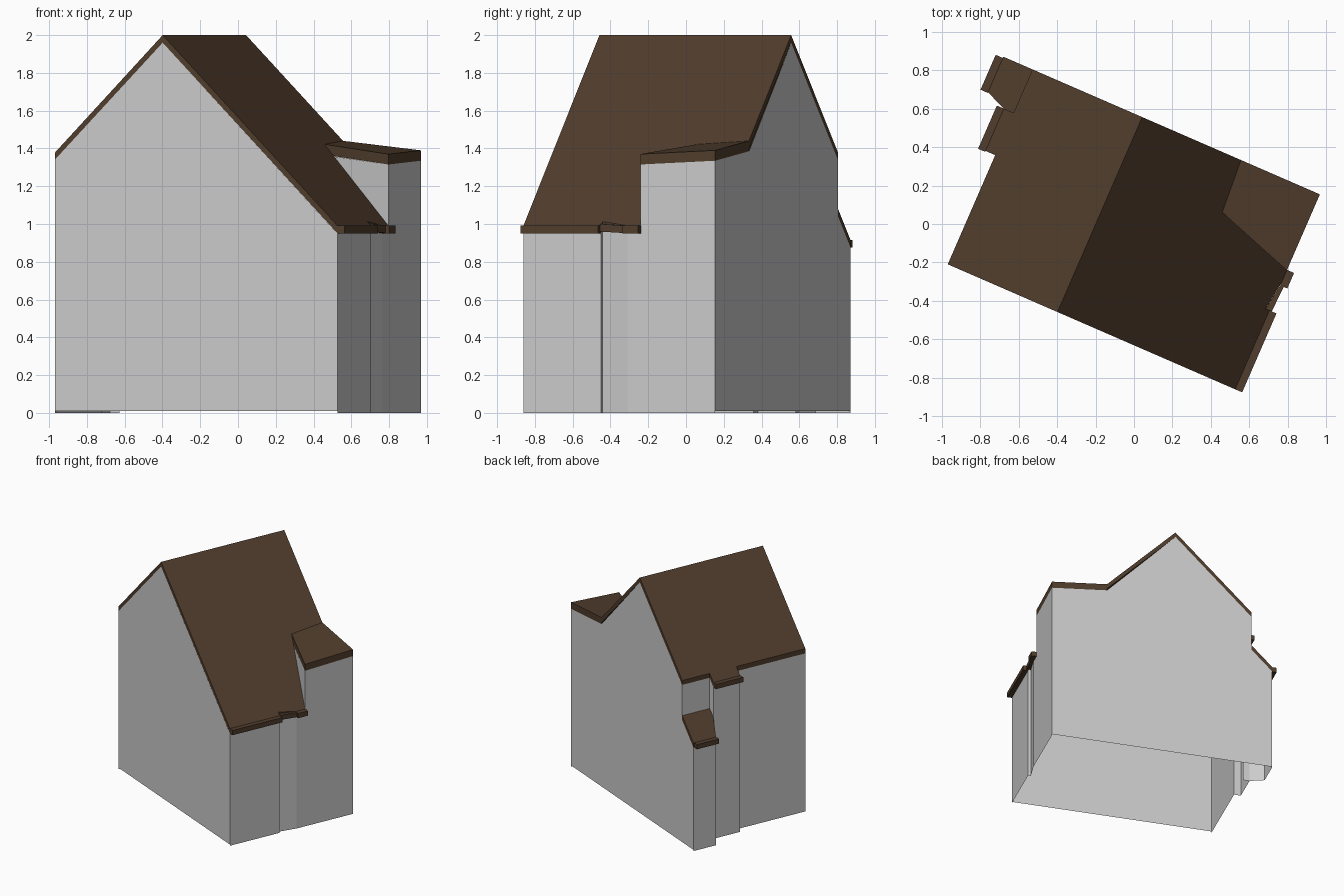
import bpy, bmesh, math
from mathutils import Vector

if "Cube" in bpy.data.objects:
    bpy.data.objects.remove(bpy.data.objects["Cube"])

# House frame: u runs across the gable, v along the ridge
ANG = math.radians(-23.5)
U = Vector((math.cos(ANG), math.sin(ANG), 0))
V = Vector((-math.sin(ANG), math.cos(ANG), 0))
CORNER = Vector((-0.97, -0.21, 0))
RIDGE, WIDE, LONG, THICK = 0.623, 1.632, 1.107, 0.04


def material(name, rgb):
    m = bpy.data.materials.new(name)
    m.diffuse_color = (*rgb, 1)
    m.use_nodes = True
    m.node_tree.nodes["Principled BSDF"].inputs["Base Color"].default_value = m.diffuse_color
    return m


WALL = material("wall grey", (0.6, 0.6, 0.6))
ROOF = material("roof brown", (0.082, 0.047, 0.026))


def roof_z(u):
    return 2 - abs(u - RIDGE)


def place(p):
    return CORNER + U * p[0] + V * p[1] + Vector((0, 0, p[2]))


def finish(name, bm, mat):
    me = bpy.data.meshes.new(name)
    bm.to_mesh(me)
    bm.free()
    me.materials.append(mat)
    bpy.context.collection.objects.link(bpy.data.objects.new(name, me))


def plate(name, top, thick=THICK):
    """Closed slab hanging down from a top outline."""
    bm = bmesh.new()
    face = bm.faces.new([bm.verts.new(place(p)) for p in top])
    ext = bmesh.ops.extrude_face_region(bm, geom=[face], use_keep_orig=True)
    for v in ext["geom"]:
        if isinstance(v, bmesh.types.BMVert):
            v.co.z -= thick
    bmesh.ops.triangulate(bm, faces=[f for f in bm.faces if len(f.verts) > 4])
    bmesh.ops.recalc_face_normals(bm, faces=bm.faces)
    finish(name, bm, ROOF)


def strip(name, u0, u1, v0, v1, z):
    plate(name, [(u0, v0, z), (u1, v0, z), (u1, v1, z), (u0, v1, z)])


def walls(name, polys):
    bm = bmesh.new()
    for poly in polys:
        bm.faces.new([bm.verts.new(place(p)) for p in poly])
    finish(name, bm, WALL)


def panel(a, b, za, zb, low=(0, 0)):
    """Upright wall from a to b, outward side on the right of travel."""
    return [(*a, low[0]), (*b, low[1]), (*b, zb), (*a, za)]


# Gable walls
walls("front_gable", [[(0, 0, .01), (WIDE, 0, .01), (WIDE, 0, .95),
                       (RIDGE, 0, 1.96), (0, 0, 1.34)]])
back = [(WIDE, .01), (-.165, .01), (-.165, .875), (0, 1.04), (0, 1.337),
        (RIDGE, 1.96), (1.184, 1.385), (WIDE, 1.335)]
walls("back_gable", [[(u, LONG, z) for u, z in back]])

# Right wall with its shallow angled recess
right = [(WIDE, 0), (WIDE, .448), (1.61, .448), (WIDE, .6), (WIDE, .675)]
walls("right_wall", [panel(a, b, roof_z(a[0]) - THICK, roof_z(b[0]) - THICK)
                     for a, b in zip(right, right[1:])])

# Dormer walls
d0, d1, d2, d3 = (WIDE, .675), (WIDE, LONG), (1.184, LONG), (1.203, .818)
walls("dormer_walls", [panel(d0, d1, 1.315, 1.335),
                       panel(d3, d0, 1.365, 1.315, (1.38 - THICK, .95))])

# Left wall with a shallow bay, upper back piece and low wing
left = [(0, .86), (-.055, .86), (-.055, .62), (0, .62), (0, 0)]
walls("left_wall", [panel(a, b, roof_z(a[0]) - THICK, roof_z(b[0]) - THICK)
                    for a, b in zip(left, left[1:])]
      + [panel((0, LONG), (0, .86), 1.34, 1.34, (1.03, 1.03))])
walls("wing_walls", [panel((-.165, LONG), (-.165, .905), .875, .875),
                     panel((-.165, .905), (-.055, .86), .875, .985)])

# Main roof slopes
right_slope = [(RIDGE, 0), *right, d3, d2, (RIDGE, LONG)]
plate("right_roof", [(u, v, roof_z(u)) for u, v in right_slope])
left_slope = [(RIDGE, 0), (RIDGE, LONG), (0, LONG), *left]
plate("left_roof", [(u, v, roof_z(u)) for u, v in left_slope])

# Dormer and wing roofs
plate("dormer_roof", [(*d0, 1.37), (*d1, 1.39), (*d2, 1.44), (*d3, 1.422)], .055)
wing = [(0, LONG), (-.165, LONG), (-.165, .905), (-.055, .86), (0, .85)]
plate("wing_roof", [(u, v, 1.08 + u) for u, v in wing])

# Flat eave strips
strip("front_right_eave", WIDE, 1.672, 0, .448, .991)
plate("recess_eave", [(1.61, .448, 1.0), (1.645, .448, 1.0),
                      (1.652, .59, .992), (WIDE, .59, .992)])
strip("rear_right_eave", WIDE, 1.672, .59, .678, .991)
strip("bay_eave", -.095, -.055, .615, .86, roof_z(-.055))
strip("wing_eave", -.206, -.165, .902, 1.1, .915)
